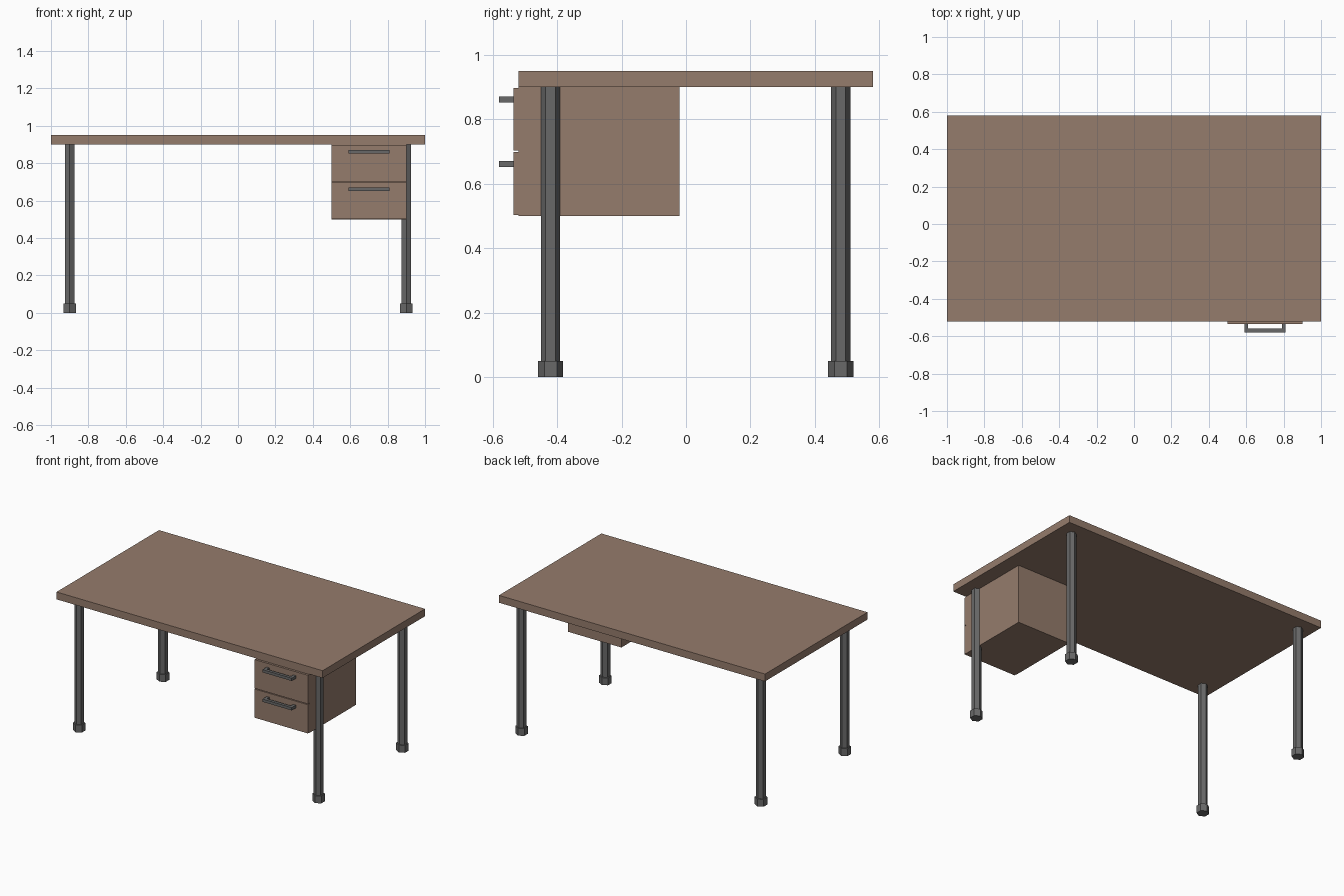
import bpy

if "Cube" in bpy.data.objects:
    bpy.data.objects.remove(bpy.data.objects["Cube"])


def material(name, rgb):
    m = bpy.data.materials.new(name)
    m.diffuse_color = (*rgb, 1)
    m.use_nodes = True
    m.node_tree.nodes["Principled BSDF"].inputs["Base Color"].default_value = m.diffuse_color
    return m


wood = material("brown wood", (0.30, 0.20, 0.15))
metal = material("dark grey metal", (0.14, 0.14, 0.14))


def box(name, lo, hi, mat):
    bpy.ops.mesh.primitive_cube_add(size=1, location=[(a + b) / 2 for a, b in zip(lo, hi)])
    o = bpy.context.object
    o.name = name
    for v in o.data.vertices:
        v.co = [c * (b - a) for c, a, b in zip(v.co, lo, hi)]
    o.data.materials.append(mat)
    return o


def hex_post(name, x, y, r, z0, z1):
    bpy.ops.mesh.primitive_cylinder_add(vertices=6, radius=r, depth=z1 - z0,
                                        location=(x, y, (z0 + z1) / 2))
    o = bpy.context.object
    o.name = name
    o.data.materials.append(metal)


# Table top
box("table_top", (-1, -0.52, 0.90), (1, 0.58, 0.95), wood)

# Four hexagonal legs with wider feet
for side, x in (("left", -0.9), ("right", 0.9)):
    for end, y in (("front", -0.42), ("back", 0.48)):
        hex_post(f"{end}_{side}_leg", x, y, 0.03, 0.0, 0.90)
        hex_post(f"{end}_{side}_foot", x, y, 0.039, 0.0, 0.05)

# Drawer cabinet hanging under the right side
box("drawer_cabinet", (0.5, -0.52, 0.50), (0.9, -0.02, 0.90), wood)

# Drawer fronts with bar handles
for name, z in (("lower", 0.5), ("upper", 0.7)):
    box(f"{name}_drawer_front", (0.5, -0.535, z + 0.0025), (0.9, -0.52, z + 0.1975), wood)
    h0, h1 = z + 0.152, z + 0.171
    box(f"{name}_handle_bar", (0.59, -0.58, h0), (0.81, -0.56, h1), metal)
    for side, x in (("left", 0.59), ("right", 0.79)):
        box(f"{name}_handle_{side}_post", (x, -0.56, h0), (x + 0.02, -0.535, h1), metal)
